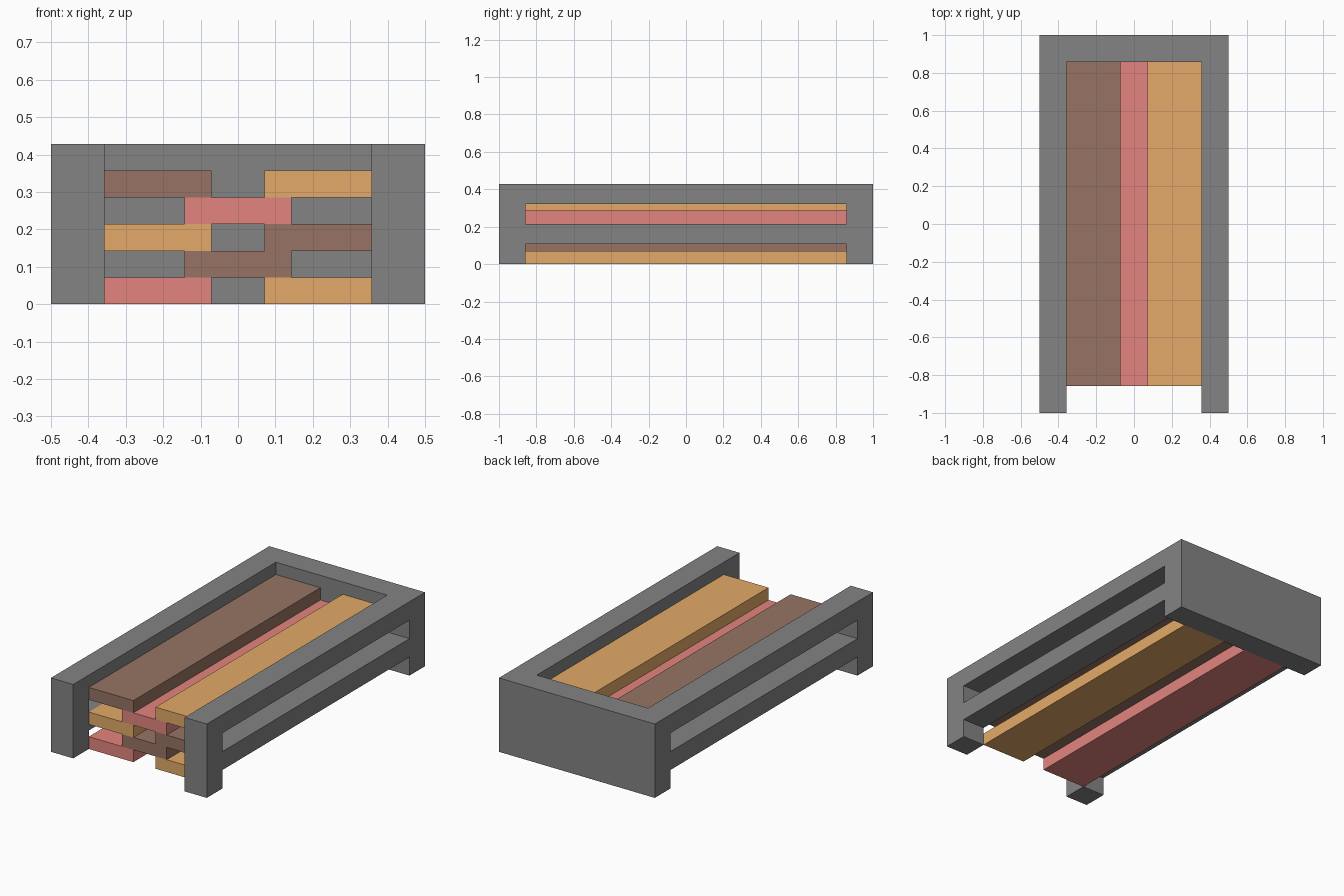
import bpy, bmesh

if "Cube" in bpy.data.objects:
    bpy.data.objects.remove(bpy.data.objects["Cube"])

U = 1 / 14          # layout module: 14 x 28 x 6 modules overall
IN_Y = 12 * U       # inner front/back limit


def box(name, x0, x1, y0, y1, z0, z1):
    bm = bmesh.new()
    bmesh.ops.create_cube(bm, size=1)
    for v in bm.verts:
        v.co = (x1 if v.co.x > 0 else x0,
                y1 if v.co.y > 0 else y0,
                z1 if v.co.z > 0 else z0)
    return finish(name, bm)


def finish(name, bm):
    me = bpy.data.meshes.new(name)
    bm.to_mesh(me)
    bm.free()
    ob = bpy.data.objects.new(name, me)
    bpy.context.collection.objects.link(ob)
    return ob


def material(name, rgb):
    m = bpy.data.materials.new(name)
    m.diffuse_color = (*rgb, 1)
    m.use_nodes = True
    m.node_tree.nodes["Principled BSDF"].inputs["Base Color"].default_value = m.diffuse_color
    return m


# U-shaped frame: two side walls and a back wall
outline = [(-7, -14), (-5, -14), (-5, 12), (5, 12),
           (5, -14), (7, -14), (7, 14), (-7, 14)]
bm = bmesh.new()
face = bm.faces.new([bm.verts.new((x * U, y * U, 0)) for x, y in outline])
top = bmesh.ops.extrude_face_region(bm, geom=[face])["geom"]
bmesh.ops.translate(bm, vec=(0, 0, 6 * U),
                    verts=[g for g in top if isinstance(g, bmesh.types.BMVert)])
bmesh.ops.recalc_face_normals(bm, faces=bm.faces)
frame = finish("frame", bm)
dark = material("dark_grey", (0.23, 0.23, 0.23))
frame.data.materials.append(dark)

# Long slots through both side walls
for name, z0, z1 in (("lower_slot_cutter", -1, 1.5), ("upper_slot_cutter", 3, 4.5)):
    cutter = box(name, -0.6, 0.6, -IN_Y, IN_Y, z0 * U, z1 * U)
    cutter.data.materials.append(dark)
    cutter.hide_render = True
    cutter.hide_set(True)
    mod = frame.modifiers.new(name, 'BOOLEAN')
    mod.operation = 'DIFFERENCE'
    mod.solver = 'EXACT'
    mod.object = cutter

# Stacked planks: alternating rows of two outer planks and one centre plank
red = material("red", (0.77, 0.235, 0.21))
tan = material("tan", (0.77, 0.40, 0.14))
brown = material("brown", (0.31, 0.174, 0.127))
rows = [(red, tan), (brown,), (tan, brown), (red,), (brown, tan)]
for r, mats in enumerate(rows):
    starts = (-5, 1) if len(mats) == 2 else (-2,)
    for i, (x, mat) in enumerate(zip(starts, mats)):
        plank = box(f"plank_{r + 1}_{i + 1}", x * U, (x + 4) * U,
                    -IN_Y, IN_Y, r * U, (r + 1) * U)
        plank.data.materials.append(mat)
